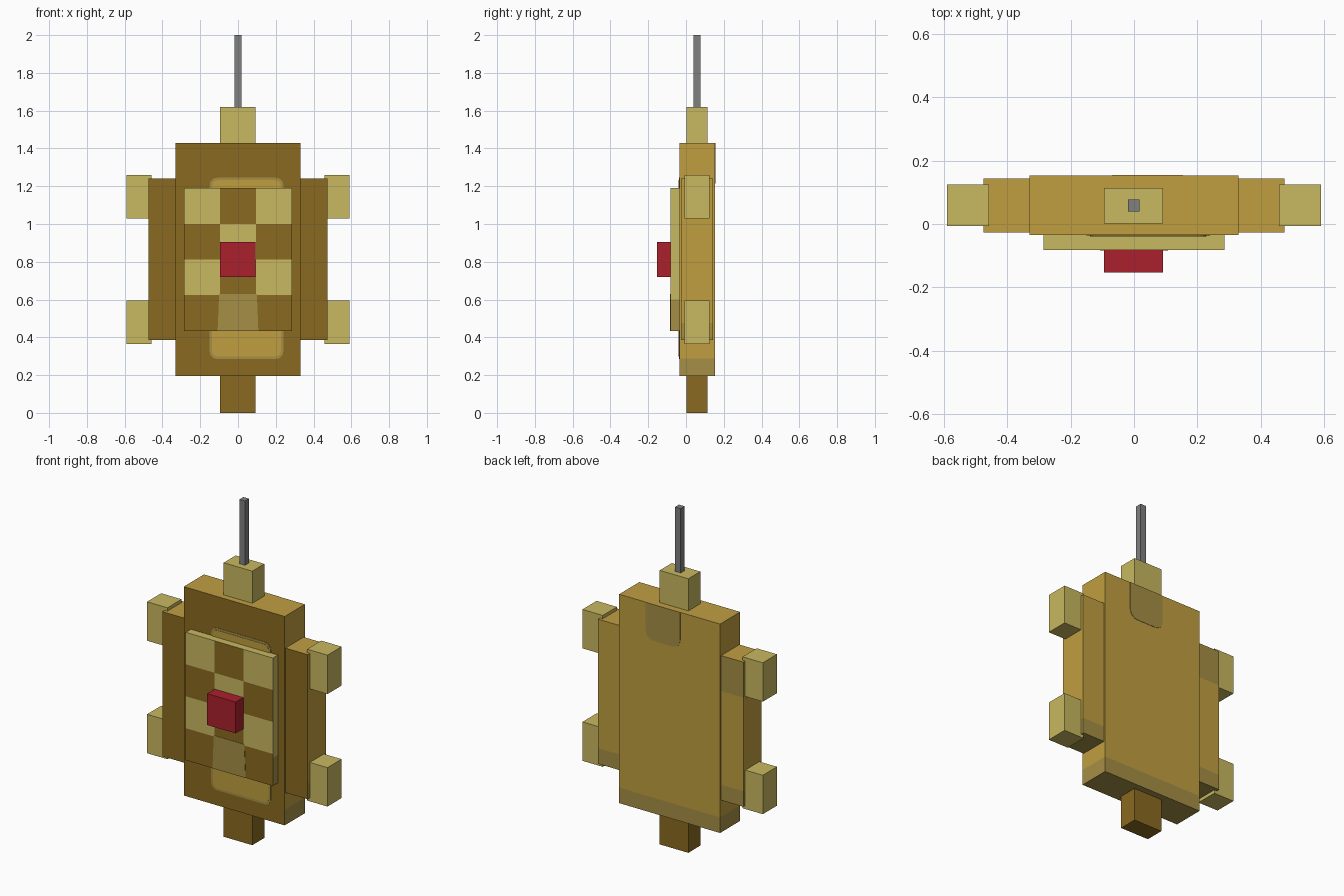
import bpy, bmesh, math
from mathutils import Vector

if "Cube" in bpy.data.objects:
    bpy.data.objects.remove(bpy.data.objects["Cube"])


def material(name, hex_colour):
    srgb = [int(hex_colour[i:i + 2], 16) / 255 for i in (0, 2, 4)]
    lin = [c / 12.92 if c <= 0.04045 else ((c + 0.055) / 1.055) ** 2.4 for c in srgb]
    m = bpy.data.materials.new(name)
    m.diffuse_color = (*lin, 1)
    m.use_nodes = True
    m.node_tree.nodes["Principled BSDF"].inputs["Base Color"].default_value = m.diffuse_color
    return m


MATS = [material("gold", "C09F41"), material("brown", "8A6A20"),
        material("khaki", "C8B860"), material("olive", "A58F45"),
        material("red", "AA202C"), material("grey", "808080")]
GOLD, BROWN, KHAKI, OLIVE, RED, GREY = range(6)


def finish(name, bm, rule):
    """Colour each face by rule(centre, normal) and make the object."""
    bmesh.ops.recalc_face_normals(bm, faces=bm.faces)
    bm.normal_update()
    for f in bm.faces:
        f.material_index = rule(f.calc_center_median(), f.normal)
    me = bpy.data.meshes.new(name)
    bm.to_mesh(me)
    bm.free()
    for m in MATS:
        me.materials.append(m)
    ob = bpy.data.objects.new(name, me)
    bpy.context.collection.objects.link(ob)


def box(name, lo, hi, rule, cuts=()):
    """Box between two corners, sliced at (axis, position) cuts."""
    bm = bmesh.new()
    bmesh.ops.create_cube(bm, size=1)
    lo, hi = Vector(lo), Vector(hi)
    for v in bm.verts:
        v.co = Vector([lo[i] + (v.co[i] + 0.5) * (hi[i] - lo[i]) for i in range(3)])
    for axis, pos in cuts:
        co, no = Vector((0, 0, 0)), Vector((0, 0, 0))
        co[axis], no[axis] = pos, 1
        bmesh.ops.bisect_plane(bm, geom=bm.verts[:] + bm.edges[:] + bm.faces[:],
                               plane_co=co, plane_no=no)
    finish(name, bm, rule if callable(rule) else lambda c, n: rule)


def plate(name, pts, y0, y1, colour):
    """Thin plate from an x-z outline."""
    bm = bmesh.new()
    face = bm.faces.new([bm.verts.new((x, y0, z)) for x, z in pts])
    ext = bmesh.ops.extrude_face_region(bm, geom=[face])["geom"]
    for v in ext:
        if isinstance(v, bmesh.types.BMVert):
            v.co.y = y1
    finish(name, bm, lambda c, n: colour)


def rounded(x0, x1, z0, z1, r_low, r_top):
    pts = []
    for x, z, r, start in ((x1 - r_low, z0 + r_low, r_low, -90), (x1 - r_top, z1 - r_top, r_top, 0),
                           (x0 + r_top, z1 - r_top, r_top, 90), (x0 + r_low, z0 + r_low, r_low, 180)):
        steps = 4 if r else 0
        for i in range(steps + 1):
            a = math.radians(start + 90 * i / max(steps, 1))
            pts.append((x + r * math.cos(a), z + r * math.sin(a)))
    return pts


# Body: brown front, gold elsewhere, olive band round the foot
def body_rule(c, n):
    return BROWN if n.y < -0.5 else OLIVE if c.z < 0.285 else GOLD


box("body", (-0.33, -0.035, 0.195), (0.33, 0.153, 1.43), body_rule, [(2, 0.287)])


# Side wings, one slab passing through the body
def wing_rule(c, n):
    if n.y < -0.5:
        return BROWN
    if c.z < 0.475 or (n.y > 0.5 and c.x < 0 and 1.03 < c.z):
        return OLIVE
    return GOLD


box("side_wings", (-0.475, -0.027, 0.385), (0.475, 0.143, 1.24), wing_rule,
    [(0, 0), (2, 0.477), (2, 1.03)])


# Chequered front panel
def panel_rule(c, n):
    if n.y < -0.5:
        row = int((1.19 - c.z) / 0.189)
        col = int((c.x + 0.285) / 0.19)
        if row == 3:
            return BROWN
        return KHAKI if (row + col) % 2 == 0 else BROWN
    return OLIVE if c.z < 0.6 else KHAKI


box("front_panel", (-0.285, -0.082, 0.434), (0.285, -0.035, 1.19), panel_rule,
    [(0, -0.095), (0, 0.095), (2, 1.001), (2, 0.812), (2, 0.623), (2, 0.6)])

# Painted patches
plate("panel_patch", [(-0.108, 0.434), (0.108, 0.434), (0.1, 0.63), (-0.1, 0.63)],
      -0.081, -0.084, OLIVE)
plate("front_patch_rim", rounded(-0.15, 0.24, 0.285, 1.245, 0.04, 0.04), -0.034, -0.037, OLIVE)
plate("front_patch", rounded(-0.137, 0.227, 0.298, 1.232, 0.03, 0.03), -0.036, -0.039, GOLD)
plate("back_patch", rounded(-0.07, 0.155, 1.215, 1.43, 0.05, 0), 0.152, 0.155, OLIVE)

# Centre button
box("button", (-0.095, -0.153, 0.72), (0.092, -0.082, 0.905), RED)

# Four corner blocks
for side in (-1, 1):
    for level, z0 in (("lower", 0.365), ("upper", 1.03)):
        xs = sorted((side * 0.457, side * 0.59))
        box(f"{level}_block_{'left' if side < 0 else 'right'}",
            (xs[0], -0.007, z0), (xs[1], 0.125, z0 + 0.23), KHAKI)

# Top block, bottom block and rod
box("top_block", (-0.095, 0.002, 1.43), (0.092, 0.114, 1.62), KHAKI)
box("bottom_block", (-0.095, 0.002, 0), (0.092, 0.114, 0.195), BROWN)
box("rod", (-0.019, 0.04, 1.62), (0.018, 0.077, 2), GREY)
